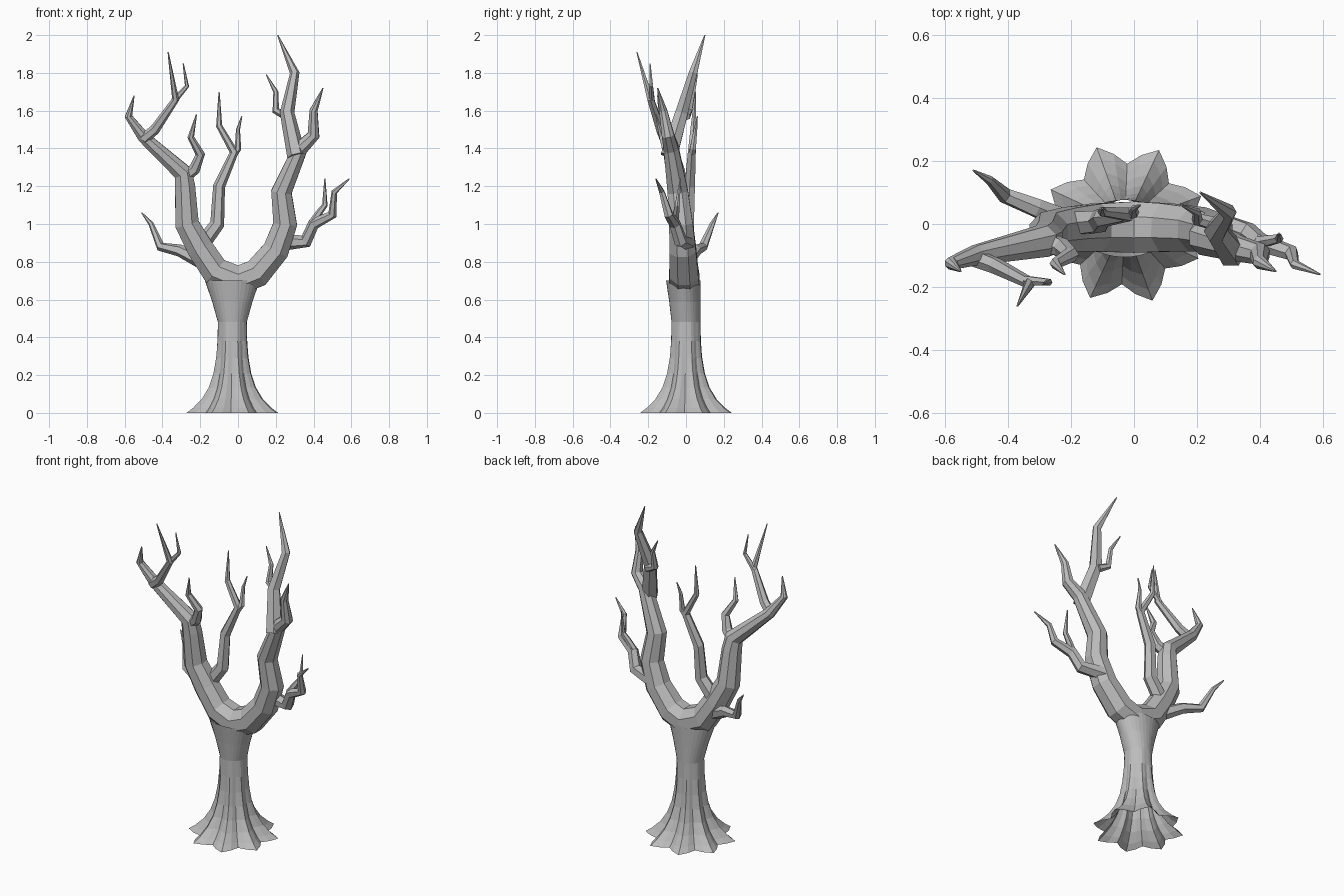
import bpy, bmesh, math
from itertools import accumulate
from mathutils import Vector

default = bpy.data.objects.get("Cube")
if default:
    bpy.data.objects.remove(default, do_unlink=True)

bark = bpy.data.materials.new("bark grey")
bark.use_nodes = True
bark_colour = (.5, .5, .5, 1)
bark.diffuse_color = bark_colour
shader = bark.node_tree.nodes["Principled BSDF"]
shader.inputs["Base Color"].default_value = bark_colour
shader.inputs["Roughness"].default_value = .9


def loft(name, rings, closed_ends):
    """Bridge equal rings of points into one flat-shaded object."""
    bm = bmesh.new()
    loops = [[bm.verts.new(point) for point in ring] for ring in rings]
    for lower, upper in zip(loops, loops[1:]):
        for i in range(len(lower)):
            bm.faces.new((lower[i - 1], lower[i], upper[i], upper[i - 1]))
    if closed_ends:
        bm.faces.new(loops[0])
        bm.faces.new(loops[-1])
    bmesh.ops.recalc_face_normals(bm, faces=bm.faces)
    mesh = bpy.data.meshes.new(name)
    bm.to_mesh(mesh)
    bm.free()
    mesh.materials.append(bark)
    part = bpy.data.objects.new(name, mesh)
    bpy.context.collection.objects.link(part)


def branch(name, path, start_y, end_y, thickness, thickest=0, sweep=1, sides=6):
    """Limb through x, z points, tapering and swaying in y away from its thickest point."""
    flat = [Vector((x, 0, z)) for x, z in path]
    steps = [(b - a).length for a, b in zip(flat, flat[1:])]
    travelled = list(accumulate(steps, initial=0))
    origin = travelled[thickest]
    reaches = []
    for i, distance in enumerate(travelled):
        end = travelled[-1] if i >= thickest else travelled[0]
        reaches.append((distance - origin) / (end - origin))
    centres = []
    for point, reach in zip(flat, reaches):
        sway = start_y + (end_y - start_y) * reach ** sweep
        centres.append(point + Vector((0, sway, 0)))
    rings = []
    for i, centre in enumerate(centres):
        # Mitre every bend between the neighbouring segments
        before = (centre - centres[i - 1]).normalized() if i else Vector()
        after = (centres[i + 1] - centre).normalized() if i + 1 < len(centres) else Vector()
        tangent = (before + after).normalized()
        side = tangent.cross(Vector((0, 1, 0))).normalized()
        across = side.cross(tangent)
        radius = max(thickness * (1 - reaches[i]) ** .6, .003)
        ring = []
        for k in range(sides):
            angle = math.tau * (k + .5) / sides
            ring.append(centre + radius * (across * math.cos(angle) + side * math.sin(angle)))
        rings.append(ring)
    loft(name, rings, closed_ends=True)


def trunk_ring(z, roots=8, segments=32):
    """Trunk section: fluted roots fade upwards, then a wide crown opens."""
    radius = .075 + .15 * math.exp(-9 * z)
    flute = .15 * max(0, 1 - 2 * z)
    crown = max(0, z - .5)
    ring = []
    for k in range(segments):
        angle = math.tau * k / segments
        lobe = 1 + flute * math.cos(roots * angle)
        angle += math.radians(20)
        ring.append((lobe * (radius + crown * .35) * math.cos(angle) - .03,
                     lobe * (radius + crown * .08) * math.sin(angle) - crown * .07, z))
    return ring


# Trunk, open underneath
levels = 9
loft("trunk", [trunk_ring(.7 * (i / levels) ** 1.5) for i in range(levels + 1)],
     closed_ends=False)

# The two great limbs form one continuous fork
branch("forked_limbs",
       [(-.55, 1.68), (-.58, 1.57), (-.5, 1.46), (-.29, 1.27), (-.28, 1.2),
        (-.27, 1), (-.2, .87), (-.12, .75), (0, .7), (.1, .74), (.2, .86),
        (.25, 1), (.23, 1.17), (.33, 1.4), (.4, 1.47), (.4, 1.6), (.45, 1.72)],
       -.01, -.15, .088, thickest=8, sweep=2, sides=8)

# Left crown and twigs
branch("left_tall_limb", [(.31, 1.36), (.26, 1.59), (.3, 1.8), (.21, 2)],
       -.09, .1, .05)
branch("left_inner_twig", [(.26, 1.57), (.2, 1.6), (.2, 1.7), (.15, 1.79)],
       0, .06, .024)
branch("left_low_branch",
       [(.23, .9), (.36, .91), (.4, 1), (.5, 1.05), (.51, 1.17), (.59, 1.24)],
       .01, -.16, .043)
branch("left_low_twig", [(.39, 1), (.43, 1.06), (.46, 1.1), (.46, 1.24)],
       -.06, -.03, .022)

# Right crown and twigs
branch("right_tall_limb", [(-.5, 1.45), (-.44, 1.5), (-.33, 1.66), (-.37, 1.91)],
       -.11, -.26, .03)
branch("right_tall_twig", [(-.34, 1.65), (-.27, 1.73), (-.29, 1.85)],
       -.18, -.19, .017)
branch("right_inner_twig",
       [(-.3, 1.24), (-.23, 1.29), (-.2, 1.37), (-.25, 1.46), (-.22, 1.58)],
       -.05, -.16, .036)
branch("right_low_branch",
       [(-.19, .8), (-.31, .86), (-.41, .88), (-.46, 1), (-.51, 1.06)],
       0, .17, .04)

# Slender middle branch
branch("middle_branch",
       [(-.2, .88), (-.11, 1), (-.1, 1.2), (-.02, 1.38), (-.1, 1.52), (-.1, 1.7)],
       0, .05, .043)
branch("middle_twig", [(-.03, 1.36), (0, 1.4), (0, 1.5), (.02, 1.57)],
       .03, .06, .021)
